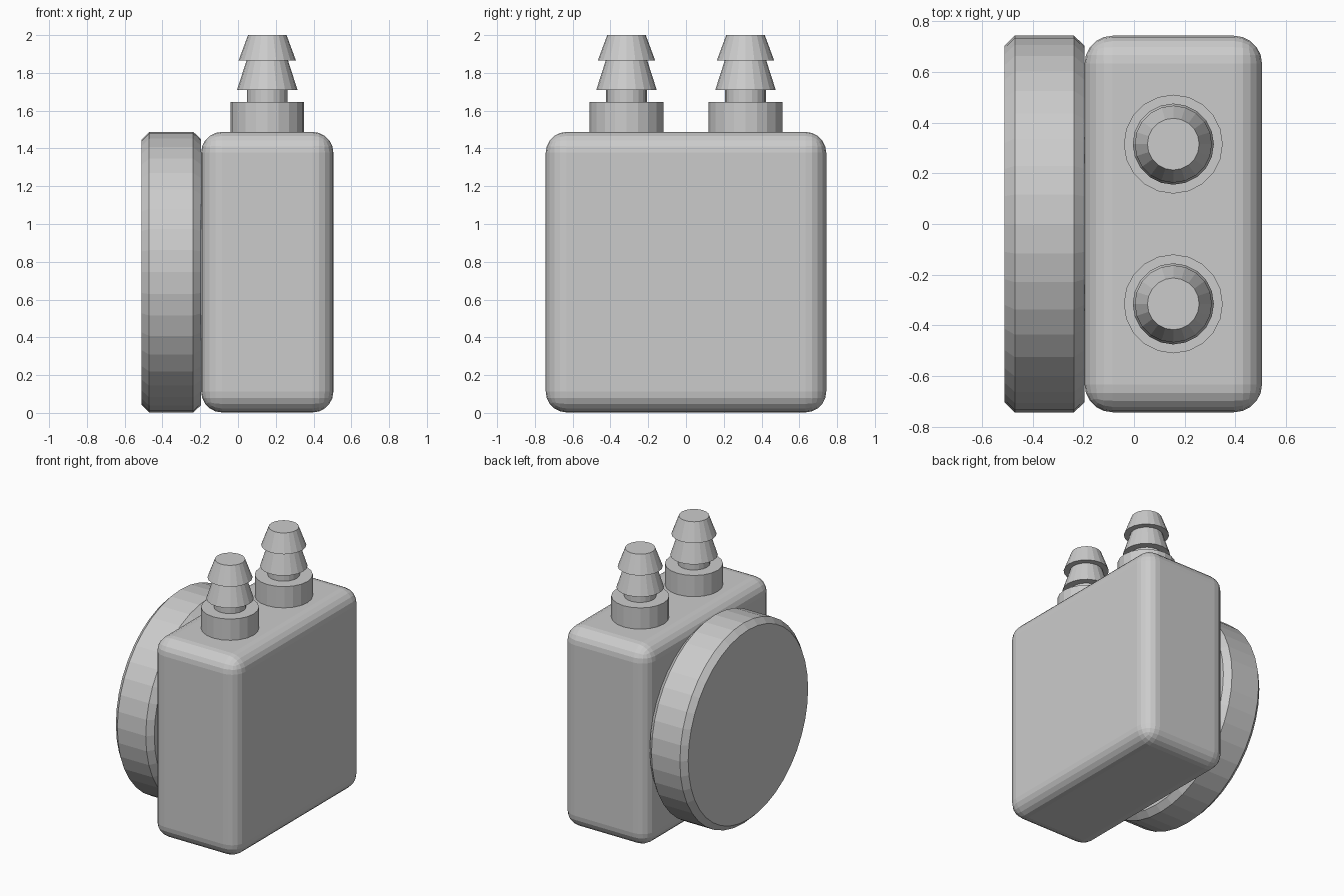
import bpy, math
from mathutils import Vector

cube = bpy.data.objects.get("Cube")
if cube:
    bpy.data.objects.remove(cube, do_unlink=True)

grey = bpy.data.materials.new("plain_grey")
grey.use_nodes = True
colour = (0.6, 0.6, 0.6, 1)
grey.diffuse_color = colour
grey.node_tree.nodes["Principled BSDF"].inputs["Base Color"].default_value = colour


def bevel(obj, width, segments):
    mod = obj.modifiers.new("rounding", 'BEVEL')
    mod.width = width
    mod.segments = segments
    mod.limit_method = 'ANGLE'
    mod.angle_limit = math.radians(40)


def lathe(name, profile, sides, location):
    """Closed solid from (radius, height) rings, turned about z."""
    verts, faces = [], []
    for r, z in profile:
        for i in range(sides):
            a = math.tau * i / sides
            verts.append((r * math.cos(a), r * math.sin(a), z))
    for k in range(len(profile) - 1):
        for i in range(sides):
            j = (i + 1) % sides
            a, b = k * sides, (k + 1) * sides
            faces.append((a + i, a + j, b + j, b + i))
    faces.append(tuple(reversed(range(sides))))
    faces.append(tuple(range(len(verts) - sides, len(verts))))
    mesh = bpy.data.meshes.new(name)
    mesh.from_pydata(verts, [], faces)
    mesh.materials.append(grey)
    obj = bpy.data.objects.new(name, mesh)
    obj.location = location
    bpy.context.collection.objects.link(obj)
    return obj


# Rounded housing
bpy.ops.mesh.primitive_cube_add(size=1, location=(0.155, 0, 0.745))
housing = bpy.context.object
housing.name = "housing"
housing.scale = (0.7, 1.485, 1.485)
bpy.ops.object.transform_apply(location=False, rotation=False, scale=True)
housing.data.materials.append(grey)
bevel(housing, 0.11, 5)

# Round motor disc with chamfered rims
disc = lathe("motor_disc", [(0.703, -0.51), (0.743, -0.47), (0.743, -0.237), (0.703, -0.195)],
             40, Vector((0, 0, 0.745)))
disc.rotation_euler = (0, math.pi / 2, 0)

# Two hose fittings: collar, neck and two barbs
fitting = [(0.195, 1.47), (0.195, 1.645), (0.108, 1.645), (0.108, 1.71), (0.16, 1.71),
           (0.11, 1.865), (0.152, 1.865), (0.102, 2.0)]
for side, y in (("front", -0.315), ("back", 0.315)):
    lathe(side + "_hose_fitting", fitting, 20, (0.155, y, 0))
